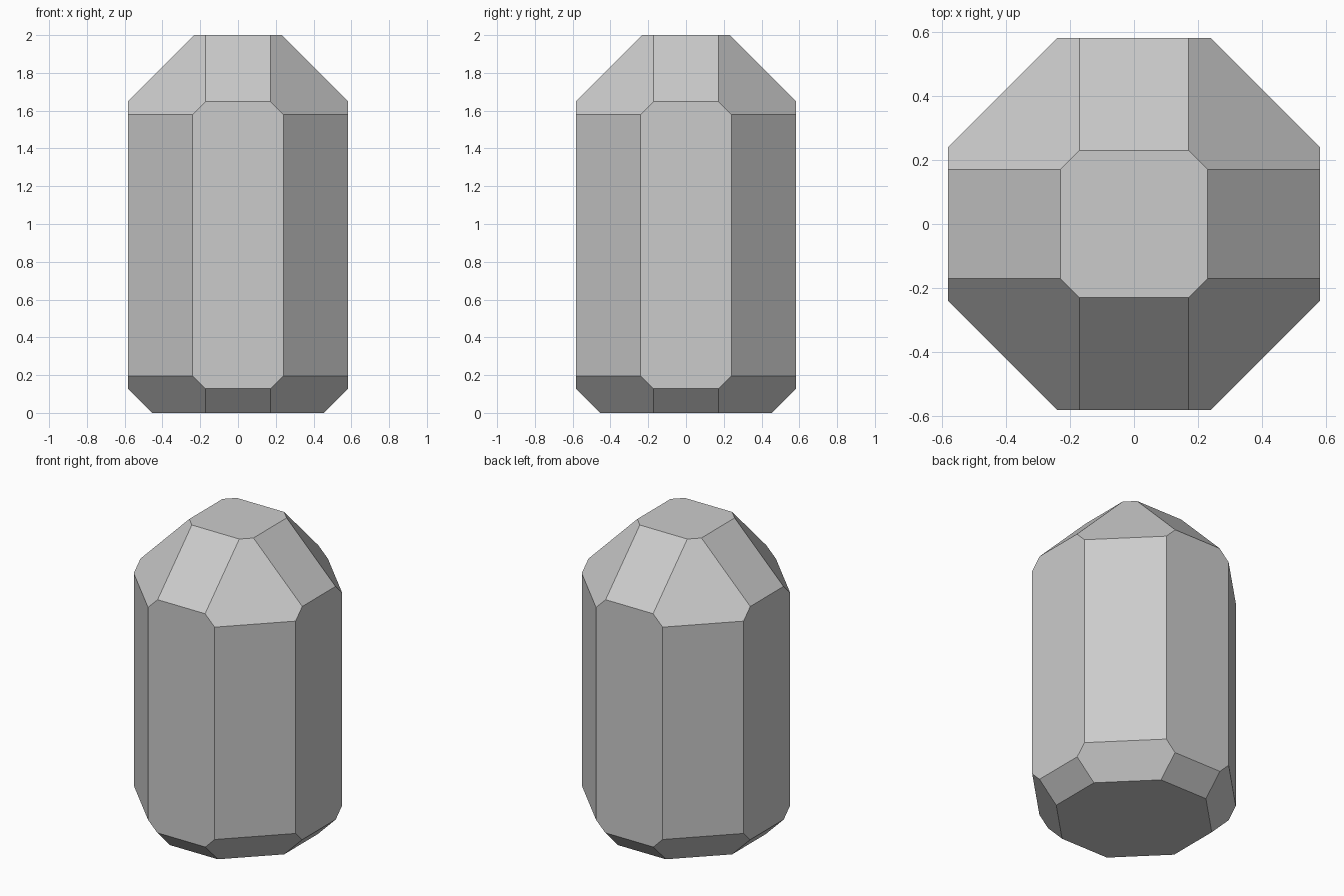
import bpy, bmesh
from mathutils import Vector

if "Cube" in bpy.data.objects:
    bpy.data.objects.remove(bpy.data.objects["Cube"])

HALF, HEIGHT = 0.583, 2.0


def cut(bm, normal, limit):
    """Slice off everything where normal . p > limit and cap the cut."""
    n = Vector(normal)
    geom = bm.verts[:] + bm.edges[:] + bm.faces[:]
    res = bmesh.ops.bisect_plane(bm, geom=geom, dist=1e-6, plane_co=n * limit / n.length_squared,
                                 plane_no=n.normalized(), clear_outer=True)
    edges = [e for e in res["geom_cut"] if isinstance(e, bmesh.types.BMEdge)]
    bmesh.ops.edgeloop_fill(bm, edges=edges)


# Square block standing on the ground
bm = bmesh.new()
bmesh.ops.create_cube(bm, size=1)
for v in bm.verts:
    v.co = (v.co.x * 2 * HALF, v.co.y * 2 * HALF, (v.co.z + 0.5) * HEIGHT)

straight = [(1, 0), (0, 1), (-1, 0), (0, -1)]
diagonal = [(1, 1), (-1, 1), (-1, -1), (1, -1)]

# Upright corner facets
for x, y in diagonal:
    cut(bm, (x, y, 0), 0.823)

# Sloping crown (up) and base (down) facets
for dirs, top, bottom in ((straight, 2.231, 0.454), (diagonal, 2.402, 0.627)):
    for x, y in dirs:
        cut(bm, (x, y, 1), top)
        cut(bm, (x, y, -1), bottom)

bmesh.ops.recalc_face_normals(bm, faces=bm.faces[:])
mesh = bpy.data.meshes.new("faceted_crystal")
bm.to_mesh(mesh)
bm.free()
bpy.context.collection.objects.link(bpy.data.objects.new("faceted_crystal", mesh))
